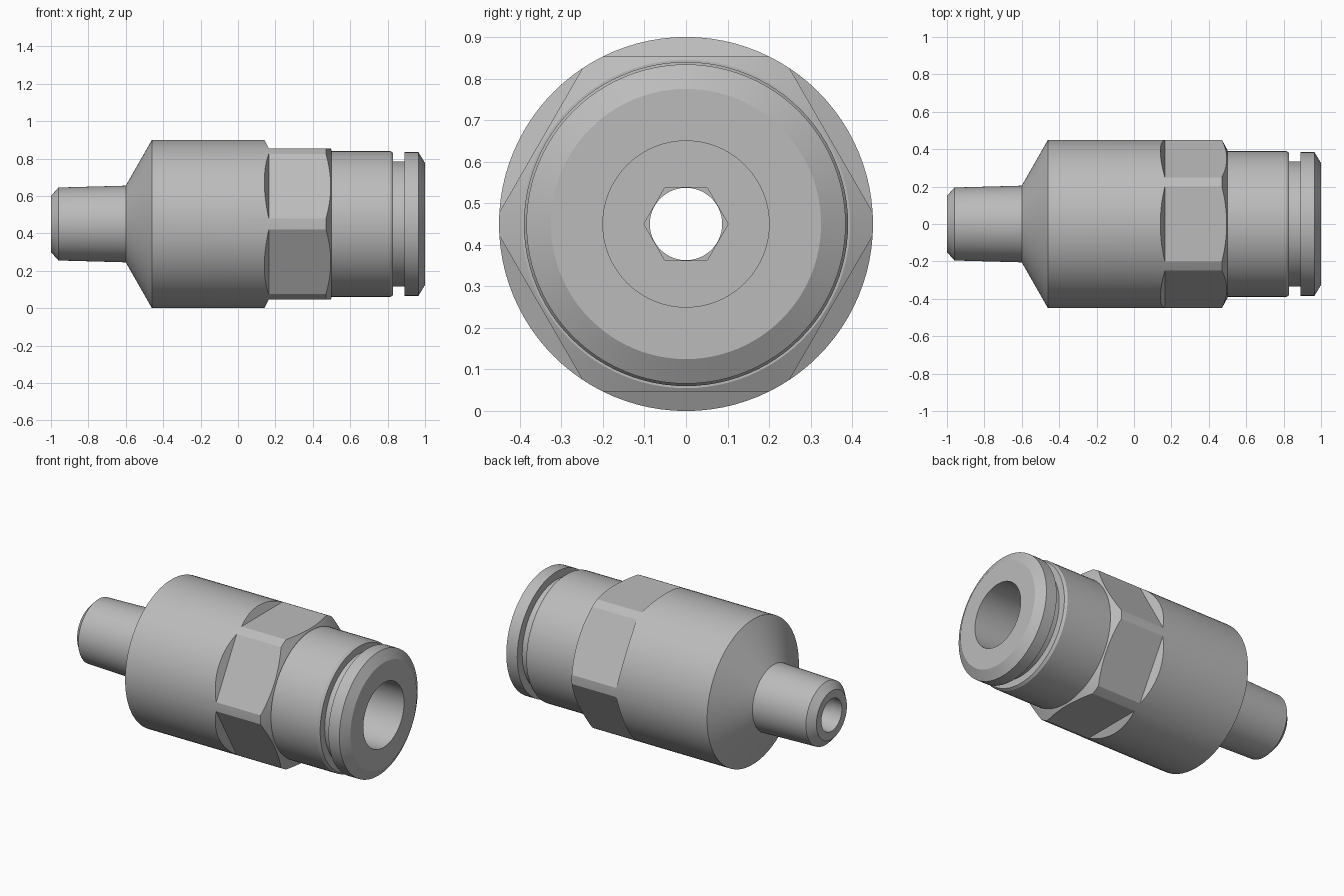
import bpy, bmesh, math
from mathutils import Matrix, Vector

if "Cube" in bpy.data.objects:
    bpy.data.objects.remove(bpy.data.objects["Cube"], do_unlink=True)

AXIS_Z = 0.45    # height of the fitting's axis
SEGMENTS = 96

metal = bpy.data.materials.new("grey metal")
metal.use_nodes = True
grey = (0.5, 0.5, 0.5, 1)
metal.diffuse_color = grey
metal.node_tree.nodes["Principled BSDF"].inputs["Base Color"].default_value = grey


def add_object(name, bm):
    bmesh.ops.recalc_face_normals(bm, faces=bm.faces[:])
    mesh = bpy.data.meshes.new(name)
    bm.to_mesh(mesh)
    bm.free()
    mesh.materials.append(metal)
    obj = bpy.data.objects.new(name, mesh)
    obj.location.z = AXIS_Z
    bpy.context.collection.objects.link(obj)
    return obj


def lathe(name, profile):
    """Revolve a closed (x, radius) profile around the x axis."""
    bm = bmesh.new()
    rings = []
    for x, r in profile:
        angles = [math.tau * i / SEGMENTS for i in range(SEGMENTS)]
        rings.append([bm.verts.new((x, r * math.cos(a), r * math.sin(a))) for a in angles])
    for a, b in zip(rings, rings[1:] + rings[:1]):
        for i in range(SEGMENTS):
            j = (i + 1) % SEGMENTS
            bm.faces.new((a[i], a[j], b[j], b[i]))
    return add_object(name, bm)


def add_prism(bm, bottom, offset):
    """Extrude a polygon by an offset into a closed solid."""
    face = bm.faces.new([bm.verts.new(p) for p in bottom])
    result = bmesh.ops.extrude_face_region(bm, geom=[face], use_keep_orig=True)
    top = [v for v in result["geom"] if isinstance(v, bmesh.types.BMVert)]
    bmesh.ops.translate(bm, verts=top, vec=offset)


def select_only(obj):
    bpy.ops.object.select_all(action="DESELECT")
    obj.select_set(True)
    bpy.context.view_layer.objects.active = obj


def cut(target, cutter):
    cutter.hide_render = True
    mod = target.modifiers.new("cut", "BOOLEAN")
    mod.operation = "DIFFERENCE"
    mod.solver = "EXACT"
    mod.object = cutter
    select_only(target)
    bpy.ops.object.modifier_apply(modifier=mod.name)
    bpy.data.objects.remove(cutter, do_unlink=True)


# Main body: tapered stud, cone, barrel and stepped bore
body = lathe("body", [
    (-1, 0.10), (-1, 0.15), (-0.96, 0.195), (-0.6, 0.205), (-0.46, 0.45),
    (0.47, 0.45), (0.5, 0.395), (0.5, 0.2), (0, 0.2), (0, 0.087),
    (-0.92, 0.087), (-0.95, 0.10)])

# Six wrench flats, each with a sloped shoulder
bm = bmesh.new()
for i in range(6):
    turn = Matrix.Rotation(math.radians(60 * i), 3, "X")
    outline = [(0.165, 0.403), (0.6, 0.403), (0.6, 0.5), (0.115, 0.5)]
    add_prism(bm, [turn @ Vector((x, -0.22, z)) for x, z in outline],
              turn @ Vector((0, 0.44, 0)))
cut(body, add_object("flats_cutter", bm))

# Hexagonal key socket at the bottom of the bore
bm = bmesh.new()
corner = 0.0878 / math.cos(math.pi / 6)
add_prism(bm, [(-0.88, corner * math.cos(i * math.pi / 3), corner * math.sin(i * math.pi / 3))
               for i in range(6)], (0.98, 0, 0))
cut(body, add_object("socket_cutter", bm))

# Sleeve behind the wrench flats
sleeve = lathe("sleeve", [
    (0.5, 0.2), (0.5, 0.39), (0.815, 0.39), (0.83, 0.38), (0.83, 0.2)])

# Release collar with its narrow neck and chamfered rim
collar = lathe("release_collar", [
    (0.83, 0.2), (0.83, 0.335), (0.89, 0.335), (0.89, 0.384),
    (0.965, 0.384), (1, 0.325), (1, 0.2)])

for part in (body, sleeve, collar):
    select_only(part)
    bpy.ops.object.shade_smooth_by_angle(angle=math.radians(20))
